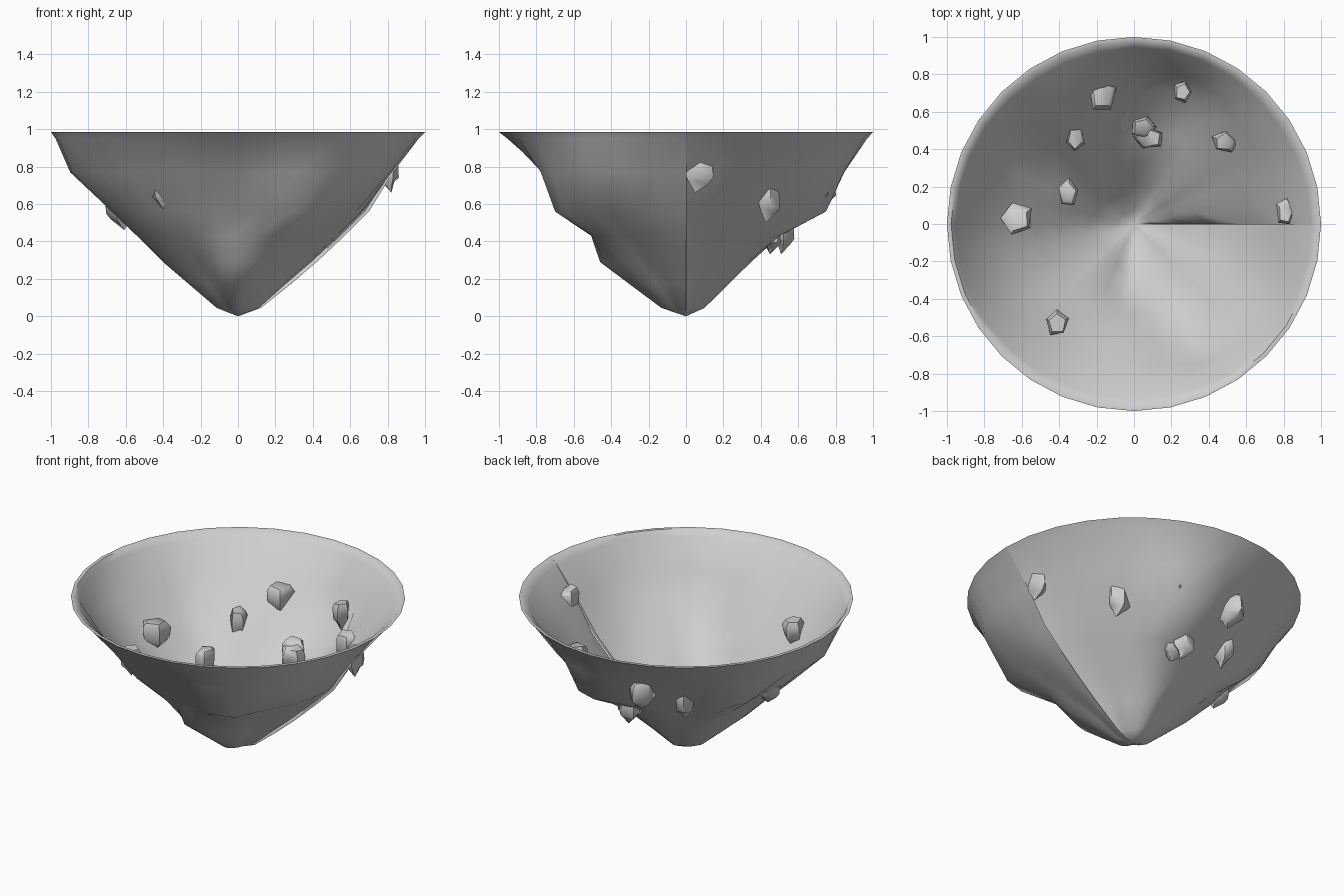
import bpy, bmesh, math, random

if "Cube" in bpy.data.objects:
    bpy.data.objects.remove(bpy.data.objects["Cube"])

random.seed(4)
SEGS = 32
THICK = 0.022

stone = bpy.data.materials.new("pale grey stone")
stone.diffuse_color = (0.62, 0.62, 0.62, 1)
stone.use_nodes = True
stone.node_tree.nodes["Principled BSDF"].inputs["Base Color"].default_value = stone.diffuse_color

# Ring heights, and the radii of the five middle rings at key angles (degrees);
# the lowest ring and the rim follow by rule
LEVELS = [0.045, 0.17, 0.29, 0.43, 0.56, 0.77, 0.95, 0.985]
KEYS = [
    (0,   .28, .42, .57, .70, .83),
    (11,  .22, .35, .50, .63, .80),
    (42,  .19, .32, .46, .60, .79),
    (56,  .22, .35, .51, .67, .84),
    (73,  .23, .36, .55, .79, .86),
    (84,  .23, .35, .48, .74, .86),
    (106, .19, .33, .46, .59, .78),
    (125, .20, .32, .43, .55, .77),
    (150, .22, .35, .50, .70, .84),
    (172, .24, .38, .52, .64, .87),
    (185, .27, .41, .55, .69, .91),
    (208, .24, .38, .54, .69, .88),
    (232, .22, .35, .51, .65, .81),
    (268, .30, .46, .50, .61, .75),
    (302, .25, .41, .55, .79, .86),
    (322, .21, .35, .51, .69, .91),
    (360, .25, .39, .54, .67, .82),
]


def radii_at(deg):
    for a, b in zip(KEYS, KEYS[1:]):
        if a[0] <= deg <= b[0]:
            t = (1 - math.cos(math.pi * (deg - a[0]) / (b[0] - a[0]))) / 2
            mid = [p + (q - p) * t for p, q in zip(a[1:], b[1:])]
            return [0.44 * mid[0]] + mid + [0.85 + 0.14 * mid[-1], 1.0]


def finish(name, bm, angle):
    mesh = bpy.data.meshes.new(name)
    bm.to_mesh(mesh)
    bm.free()
    obj = bpy.data.objects.new(name, mesh)
    bpy.context.collection.objects.link(obj)
    mesh.materials.append(stone)
    bpy.ops.object.select_all(action='DESELECT')
    obj.select_set(True)
    bpy.context.view_layer.objects.active = obj
    bpy.ops.object.shade_smooth_by_angle(angle=math.radians(angle))
    return obj


def build_bowl():
    """Thin crumpled cone, left open along one seam at +x."""
    bm = bmesh.new()
    tip = bm.verts.new((0, 0, 0))
    inner_tip = bm.verts.new((0, 0, 0.025))
    columns = []
    for i in range(SEGS + 1):
        deg = 360 * i / SEGS
        c, s = math.cos(math.radians(deg)), math.sin(math.radians(deg))
        radii = radii_at(deg)
        outer = [bm.verts.new((r * c, r * s, z)) for r, z in zip(radii, LEVELS)]
        inner = [bm.verts.new(((r - THICK) * c, (r - THICK) * s, z))
                 for r, z in zip(radii, LEVELS)]
        columns.append([tip] + outer + inner[::-1] + [inner_tip])
    for a, b in zip(columns, columns[1:]):
        for j in range(len(a) - 1):
            quad = [a[j], b[j], b[j + 1], a[j + 1]]
            bm.faces.new(list(dict.fromkeys(quad)))
    # Narrow walls closing the two seam edges
    for col, flip in ((columns[0], False), (columns[-1], True)):
        for j in range(len(LEVELS)):
            quad = [col[j], col[j + 1], col[-2 - j], col[-1 - j]]
            bm.faces.new(quad[::-1] if flip else quad)
    return finish("crumpled_bowl", bm, 50)


def build_rock(name, x, y, z, w, d, h, turn):
    """Five-sided chip with a flat top and a ragged point below."""
    bm = bmesh.new()
    rings = []
    for level, size in ((0.5, 0.78), (0.34, 1.05), (-0.12, 1.0), (-0.28, 0.6)):
        ring = []
        for k in range(5):
            a = turn + k * math.tau / 5
            f = size * random.uniform(0.86, 1.08) / 2
            ring.append(bm.verts.new((x + w * f * math.cos(a),
                                      y + d * f * math.sin(a),
                                      z + h * (level + random.uniform(-.06, .06)))))
        rings.append(ring)
    point = bm.verts.new((x + 0.1 * w, y - 0.1 * d, z - h * 0.55))
    bm.faces.new(rings[0])
    for up, low in zip(rings, rings[1:]):
        for k in range(5):
            m = (k + 1) % 5
            bm.faces.new((up[k], low[k], low[m], up[m]))
    for k in range(5):
        bm.faces.new((rings[-1][k], point, rings[-1][(k + 1) % 5]))
    bmesh.ops.recalc_face_normals(bm, faces=bm.faces)
    return finish(name, bm, 55)


build_bowl()

# Rock chips stuck through the wall: x, y, z, width, depth, height, turn
ROCKS = [
    (-.17, .70, .66, .15, .20, .20, 0.3),
    (.26, .705, .67, .10, .12, .17, 0.0),
    (-.315, .455, .54, .10, .14, .20, 0.9),
    (.05, .52, .43, .14, .12, .18, 0.0),
    (.08, .46, .42, .16, .12, .16, 0.5),
    (.485, .44, .61, .14, .12, .20, 0.2),
    (-.35, .165, .40, .11, .15, .17, 1.5),
    (-.625, .03, .56, .17, .17, .18, 0.6),
    (.81, .065, .76, .10, .16, .18, 1.4),
    (-.41, -.53, .66, .12, .14, .16, 1.6),
]
for i, r in enumerate(ROCKS):
    build_rock(f"rock_chip_{i + 1}", *r)
